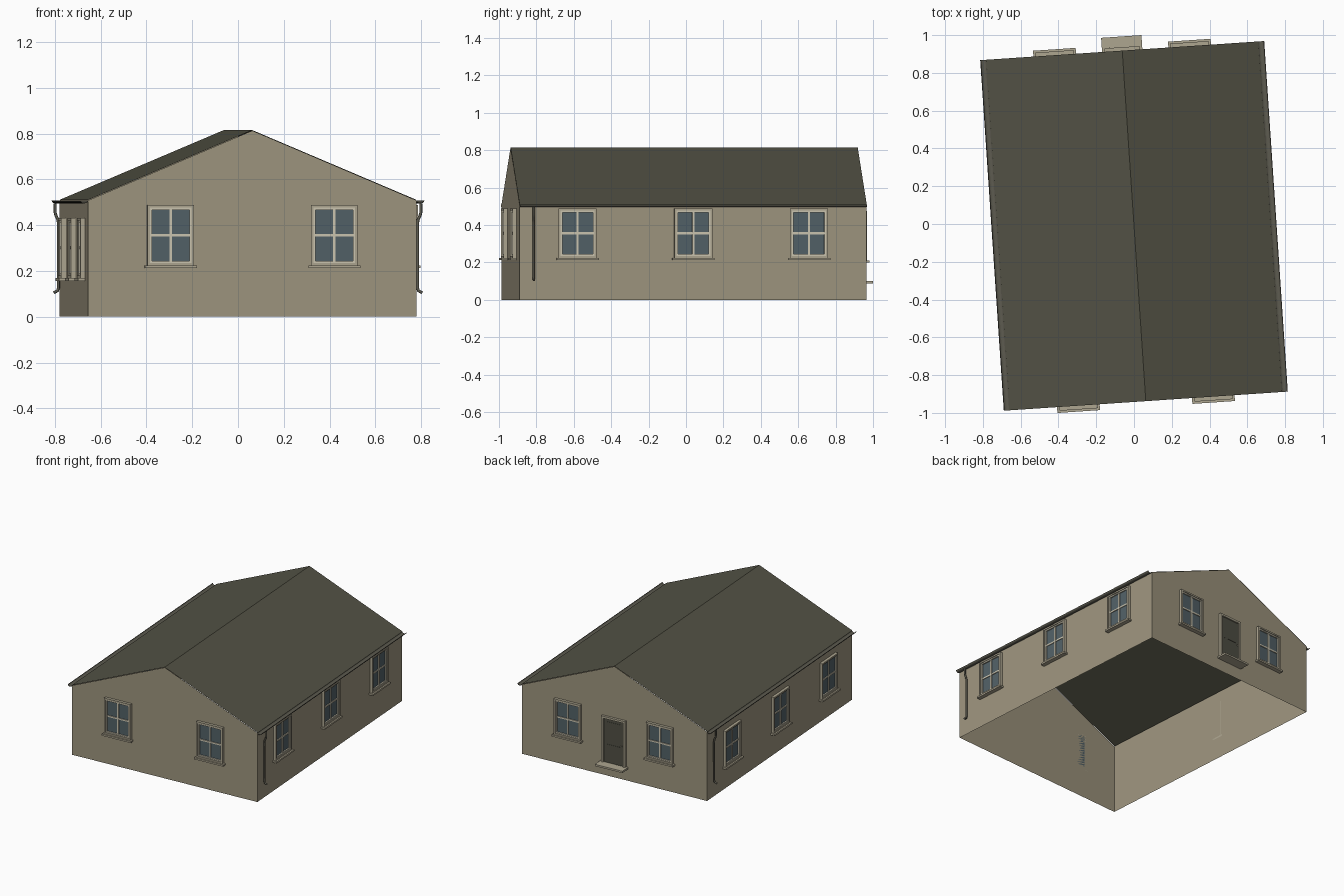
import bpy, bmesh
from math import radians, pi, sin, cos
from mathutils import Matrix, Vector

cube = bpy.data.objects.get("Cube")
if cube:
    bpy.data.objects.remove(cube, do_unlink=True)

HALF_W, HALF_L = 0.719, 0.93      # wall half sizes
EAVE, RIDGE = 0.508, 0.813
HOUSE = Matrix.Translation((0, -0.01, 0)) @ Matrix.Rotation(radians(3.85), 4, "Z")


def material(name, *rgb):
    m = bpy.data.materials.new(name)
    m.use_nodes = True
    m.diffuse_color = (*rgb, 1)
    m.node_tree.nodes["Principled BSDF"].inputs["Base Color"].default_value = (*rgb, 1)
    return m


WALL = material("beige wall", 0.34, 0.30, 0.21)
ROOF = material("dark olive roof", 0.088, 0.086, 0.06)
TRIM = material("light stone trim", 0.42, 0.38, 0.28)
BARS = material("cream bars", 0.60, 0.56, 0.44)
GLASS = material("blue grey glass", 0.085, 0.12, 0.135)
PIPE = material("dark drain metal", 0.11, 0.105, 0.08)
DOOR = material("dark olive door", 0.08, 0.078, 0.058)


def mesh_from(bm, name, *mats):
    me = bpy.data.meshes.new(name)
    bm.to_mesh(me)
    bm.free()
    for m in mats:
        me.materials.append(m)
    return me


def place(name, data, matrix=Matrix()):
    ob = bpy.data.objects.new(name, data)
    bpy.context.collection.objects.link(ob)
    ob.matrix_world = HOUSE @ matrix
    return ob


def on_wall(angle, dist, u=0, z=0):
    """Frame with its origin on a wall: x along it, -y outward."""
    return Matrix.Rotation(radians(angle), 4, "Z") @ Matrix.Translation((u, -dist, z))


def box(bm, u0, u1, z0, z1, out, mat=0, inner=0.0):
    """Box standing out from the wall plane."""
    size = Vector((u1 - u0, out - inner, z1 - z0))
    mid = Vector(((u0 + u1) / 2, -(out + inner) / 2, (z0 + z1) / 2))
    made = bmesh.ops.create_cube(bm, size=1)["verts"]
    for v in made:
        v.co = v.co * size + mid
    for f in {f for v in made for f in v.link_faces}:
        f.material_index = mat


def ring(bm, hw, z0, z1, t, out, mat=0, bottom=True):
    """Rectangular border of width t."""
    box(bm, -hw, -hw + t, z0, z1, out, mat)
    box(bm, hw - t, hw, z0, z1, out, mat)
    box(bm, -hw + t, hw - t, z1 - t, z1, out, mat)
    if bottom:
        box(bm, -hw + t, hw - t, z0, z0 + t, out, mat)


# Walls: hollow shell, open underneath
bm = bmesh.new()
for s in (1, -1):
    gable = [(-HALF_W, 0), (HALF_W, 0), (HALF_W, EAVE), (0, RIDGE), (-HALF_W, EAVE)]
    bm.faces.new([bm.verts.new((s * x, -s * HALF_L, z)) for x, z in gable])
    side = [(-HALF_L, 0), (HALF_L, 0), (HALF_L, EAVE), (-HALF_L, EAVE)]
    bm.faces.new([bm.verts.new((s * HALF_W, s * y, z)) for y, z in side])
bmesh.ops.remove_doubles(bm, verts=bm.verts, dist=0.0001)
place("walls", mesh_from(bm, "walls", WALL))

# Roof: two thin slopes
bm = bmesh.new()
top = [bm.verts.new((0, y, RIDGE + 0.002)) for y in (-HALF_L, HALF_L)]
for s in (1, -1):
    low = [bm.verts.new((s * (HALF_W + 0.003), y, EAVE + 0.001)) for y in (-HALF_L, HALF_L)]
    bm.faces.new([low[0], low[1], top[1], top[0]][::s])
place("roof", mesh_from(bm, "roof", ROOF))

# Gutter: half-round trough, pushed along the eave
bm = bmesh.new()
arc = [pi + pi * i / 8 for i in range(9)]
profile = [(0.0175 * cos(a), 0.013 * sin(a)) for a in arc]
profile += [(0.015 * cos(a), 0.010 * sin(a)) for a in reversed(arc)]
face = bm.faces.new([bm.verts.new((x, -HALF_L, z)) for x, z in profile])
moved = bmesh.ops.extrude_face_region(bm, geom=[face])["geom"]
for v in moved:
    if isinstance(v, bmesh.types.BMVert):
        v.co.y = HALF_L
bmesh.ops.recalc_face_normals(bm, faces=bm.faces)
gutter = mesh_from(bm, "gutter", PIPE)

# Downpipe: swept round path that kicks out at both ends
curve = bpy.data.curves.new("downpipe", "CURVE")
curve.dimensions = "3D"
curve.bevel_depth = 0.0065
curve.bevel_resolution = 2
curve.use_fill_caps = True
path = [(0.024, 0.495), (0.024, 0.455), (0.020, 0.44), (0.012, 0.425), (0.010, 0.41),
        (0.010, 0.125), (0.014, 0.113), (0.030, 0.105)]
line = curve.splines.new("POLY")
line.points.add(len(path) - 1)
for p, (out, z) in zip(line.points, path):
    p.co = (0, -out, z, 1)
curve.materials.append(PIPE)

for side, angle in (("left", 90), ("right", -90)):
    spin = Matrix.Rotation(radians(angle - 90), 4, "Z")
    place(side + "_gutter", gutter, spin @ Matrix.Translation((HALF_W + 0.017, 0, EAVE)))
    place(side + "_downpipe", curve, on_wall(angle, HALF_W, -0.855))

# Window: outer frame, sash, cross bars, glass and sill
bm = bmesh.new()
ring(bm, 0.102, 0.224, 0.487, 0.011, 0.020, 0)
ring(bm, 0.091, 0.235, 0.476, 0.009, 0.014, 1)
box(bm, -0.0055, 0.0055, 0.244, 0.467, 0.011, 1)
box(bm, -0.082, 0.082, 0.350, 0.361, 0.0105, 1)
box(bm, -0.085, 0.085, 0.240, 0.470, 0.005, 2)
box(bm, -0.113, 0.113, 0.212, 0.224, 0.031, 0)
window = mesh_from(bm, "window", TRIM, BARS, GLASS)

# wall name, turn, distance, positions along it, height change
rows = (("front", 0, HALF_L, (-0.358, 0.358), 0),
        ("back", 180, HALF_L, (-0.358, 0.358), -0.013),
        ("left", 90, HALF_W, (-0.62, 0, 0.62), 0),
        ("right", -90, HALF_W, (-0.62, 0, 0.62), -0.055))
for wall, angle, dist, spots, dz in rows:
    for i, u in enumerate(spots, 1):
        place(f"{wall}_window_{i}", window, on_wall(angle, dist, u, dz))

# Door with frame, two raised panels, knob and step
back = on_wall(180, HALF_L)
bm = bmesh.new()
ring(bm, 0.093, 0.10, 0.437, 0.015, 0.018, bottom=False)
place("door_frame", mesh_from(bm, "door_frame", TRIM), back)

bm = bmesh.new()
box(bm, -0.08, 0.08, 0.10, 0.424, 0.008)
for z0, z1 in ((0.125, 0.235), (0.265, 0.40)):
    box(bm, -0.055, 0.055, z0, z1, 0.010)
place("door", mesh_from(bm, "door", DOOR), back)

bm = bmesh.new()
bmesh.ops.create_uvsphere(bm, u_segments=12, v_segments=8, radius=0.006)
for f in bm.faces:
    f.smooth = True
place("door_knob", mesh_from(bm, "door_knob", TRIM), back @ Matrix.Translation((0.066, -0.015, 0.25)))

bm = bmesh.new()
box(bm, -0.107, 0.107, 0.087, 0.10, 0.075)
place("door_step", mesh_from(bm, "door_step", TRIM), back)
